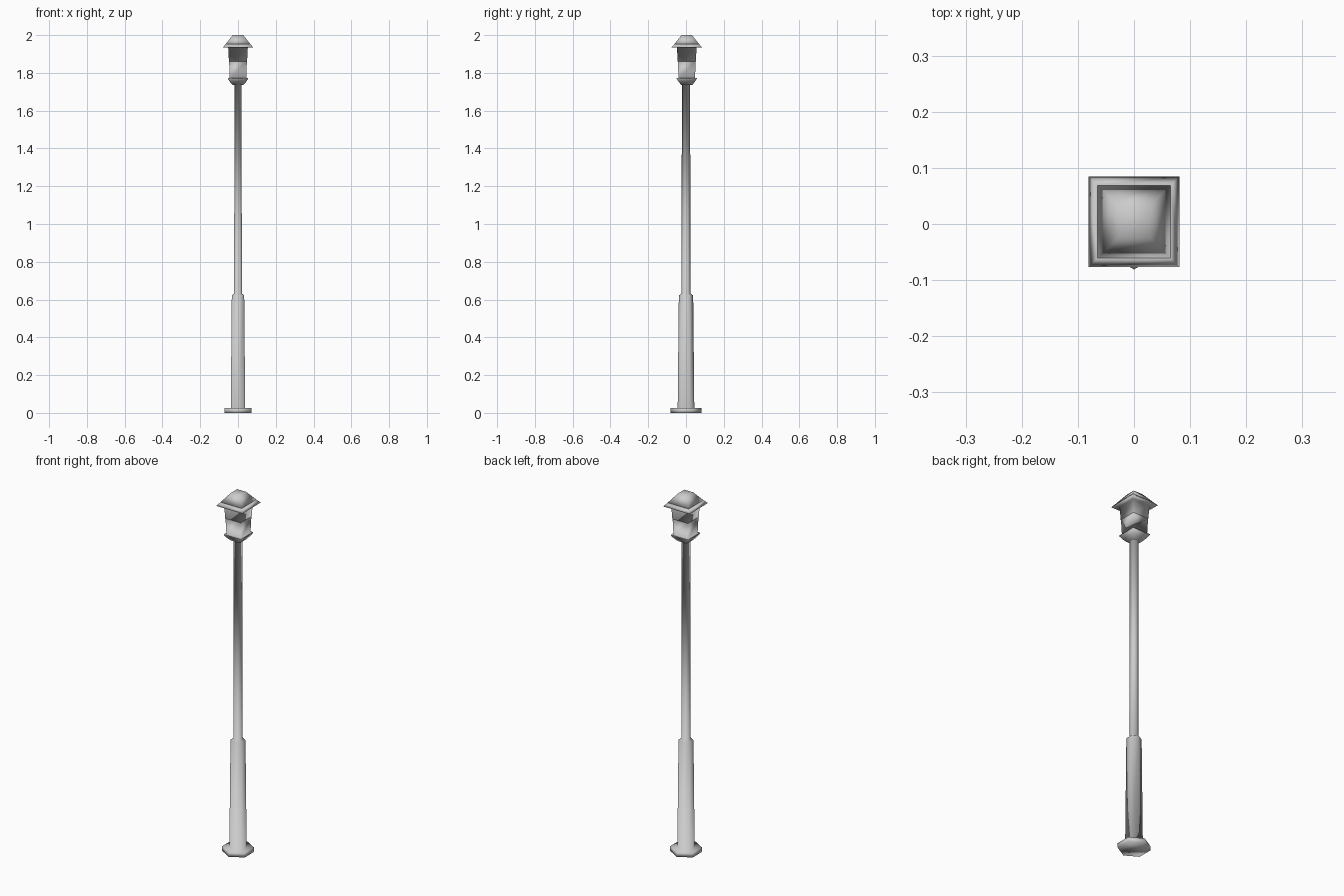
import bpy, bmesh, math

if "Cube" in bpy.data.objects:
    bpy.data.objects.remove(bpy.data.objects["Cube"])


def loft(name, sides, rings, phase, oy=0.0, bottom=True, top=True):
    """Stack regular polygons (radius, z) into one smooth skin, wound outwards."""
    bm = bmesh.new()
    loops = []
    for r, z in rings:
        loops.append([bm.verts.new((r * math.cos(phase + 2 * math.pi * i / sides),
                                    r * math.sin(phase + 2 * math.pi * i / sides) + oy, z))
                      for i in range(sides)])
    for a, b in zip(loops, loops[1:]):
        for i in range(sides):
            j = (i + 1) % sides
            bm.faces.new((a[i], a[j], b[j], b[i]))
    if bottom:
        bm.faces.new(loops[0][::-1])
    if top:
        bm.faces.new(loops[-1])
    for f in bm.faces:
        f.smooth = True
    me = bpy.data.meshes.new(name)
    bm.to_mesh(me)
    bm.free()
    ob = bpy.data.objects.new(name, me)
    bpy.context.collection.objects.link(ob)
    return ob


def square_part(name, rings, **kw):
    # rings are given as half widths
    return loft(name, 4, [(h * math.sqrt(2), z) for h, z in rings],
                math.pi / 4, oy=0.004, **kw)


# post in one smooth skin: foot plate, thick sleeve, slim pole (corner facing front)
loft("post", 6, [(0.081, 0.0), (0.081, 0.025), (0.044, 0.026), (0.038, 0.622),
                 (0.0235, 0.632), (0.022, 1.736), (0.027, 1.737)],
     math.pi / 2, top=False)

# tray running up into the tapered glass
square_part("lantern_tray_and_glass",
            [(0.028, 1.735), (0.041, 1.75), (0.053, 1.768), (0.053, 1.773),
             (0.0435, 1.765), (0.0472, 1.866)], top=False)
# upper housing running out into the underside of the eaves
square_part("housing_and_eaves",
            [(0.046, 1.862), (0.048, 1.861), (0.052, 1.935), (0.081, 1.934),
             (0.065, 1.953), (0.064, 1.938)], bottom=False, top=False)
# roof top
square_part("roof", [(0.065, 1.953), (0.028, 2.0)])
